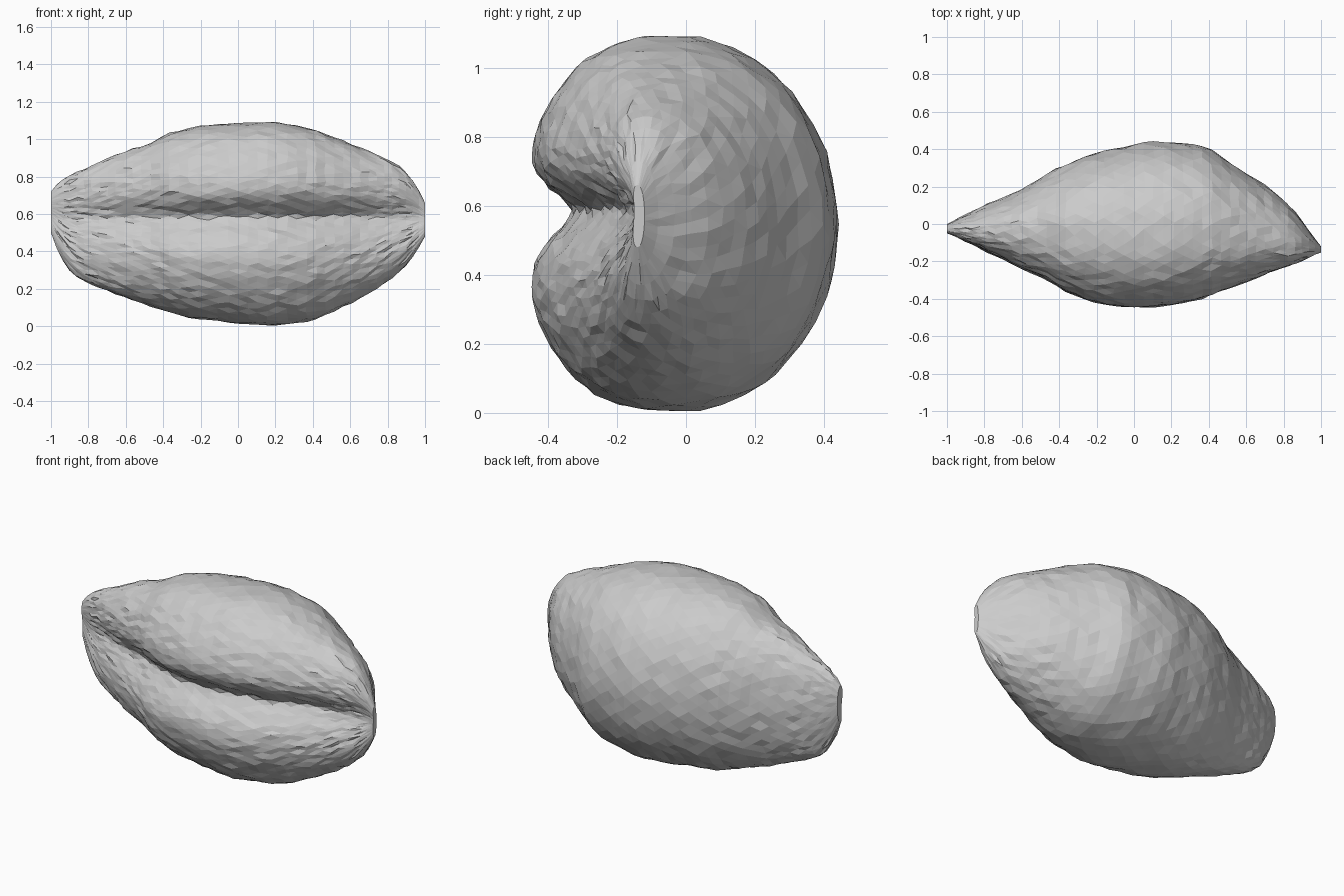
import bpy, bmesh, math, random

if "Cube" in bpy.data.objects:
    bpy.data.objects.remove(bpy.data.objects["Cube"])
random.seed(4)

# Outline stations read along x: (x, value)
TOP = [(-1, .72), (-.97, .77), (-.93, .79), (-.8, .85), (-.6, .94), (-.46, .975), (-.39, 1.03),
       (-.2, 1.075), (.2, 1.095), (.4, 1.055), (.6, .98), (.75, .91), (.85, .875), (.93, .79), (.98, .71), (1, .66)]
BOTTOM = [(-1, .5), (-.97, .4), (-.9, .29), (-.85, .25), (-.6, .15), (-.25, .04), (-.1, .03),
          (.15, 0), (.4, .03), (.6, .12), (.85, .27), (.92, .34), (.97, .43), (1, .48)]
BACK = [(-1, .0), (-.8, .1), (-.6, .18), (-.45, .28), (-.25, .37), (.1, .445), (.4, .415),
        (.55, .3), (.7, .21), (.8, .13), (.87, .06), (.95, -.06), (1, -.12)]
FRONT = [(-1, -.06), (-.8, -.16), (-.6, -.27), (-.47, -.32), (-.38, -.39), (-.2, -.46), (0, -.485),
         (.2, -.47), (.4, -.42), (.7, -.3), (.95, -.2), (1, -.165)]
MID = [(-1, -.03), (-.5, -.03), (0, -.04), (.5, -.05), (1, -.14)]
DEPTH = [(-1, .02), (-.85, .05), (-.6, .1), (-.3, .15), (.3, .16), (.7, .12), (.95, .06), (1, .015)]
GROOVE_Z = .585


def lerp(table, x):
    for (x0, v0), (x1, v1) in zip(table, table[1:]):
        if x <= x1:
            return v0 + (v1 - v0) * (x - x0) / (x1 - x0)
    return table[-1][1]


def at(table, x):
    """Table value at x, softened away from the two ends."""
    r = min(.05, 1 - abs(x))
    return sum(lerp(table, x + k * r) for k in (-1, -.5, 0, .5, 1)) / 5


def section_point(x, t):
    """Point on the kernel's cross-section; t = pi faces the front."""
    top, bottom = at(TOP, x), at(BOTTOM, x)
    z = (top + bottom) / 2 + (top - bottom) / 2 * math.sin(t)
    c, mid = math.cos(t), at(MID, x)
    if c >= 0:
        return mid + (at(BACK, x) - mid) * c ** .95, z
    y = mid + (at(FRONT, x) - mid) * (-c) ** .8
    # crease: steep under the upper lobe, gentler on the lower lobe
    d = z - GROOVE_Z
    width = .09 if d > 0 else .12
    y += at(DEPTH, x) * math.exp(-(abs(d) / width) ** 1.5) * (-c)
    return y, z


# Split kernel body lofted through rings
NX, NT = 44, 60
bm = bmesh.new()
rings = []
for i in range(NX + 1):
    s = 2 * i / NX - 1
    x = .7 * s + .3 * math.sin(s * math.pi / 2)
    ring = []
    a = min(.005, (1 - abs(x)) * .05)
    for j in range(NT):
        u = 2 * math.pi * (j + .5 * (i % 2)) / NT
        t = u - .5 * math.sin(u - math.pi)
        y, z = section_point(x, t)
        dx, dy, dz = (random.uniform(-a, a) for _ in range(3))
        ring.append(bm.verts.new((x + dx, y + dy, max(0, z + dz))))
    rings.append(ring)
for n, (a, b) in enumerate(zip(rings, rings[1:])):
    # triangles follow the half-step stagger of alternate rings
    for j in range(NT):
        k = (j + 1) % NT
        if n % 2 == 0:
            bm.faces.new((a[j], a[k], b[j]))
            bm.faces.new((a[k], b[k], b[j]))
        else:
            bm.faces.new((a[j], a[k], b[k]))
            bm.faces.new((a[j], b[k], b[j]))
caps = [bm.faces.new(rings[0]), bm.faces.new(rings[-1])]
bmesh.ops.poke(bm, faces=caps)
bmesh.ops.recalc_face_normals(bm, faces=bm.faces)
mesh = bpy.data.meshes.new("split_kernel")
bm.to_mesh(mesh)
bm.free()
bpy.context.collection.objects.link(bpy.data.objects.new("split_kernel", mesh))
